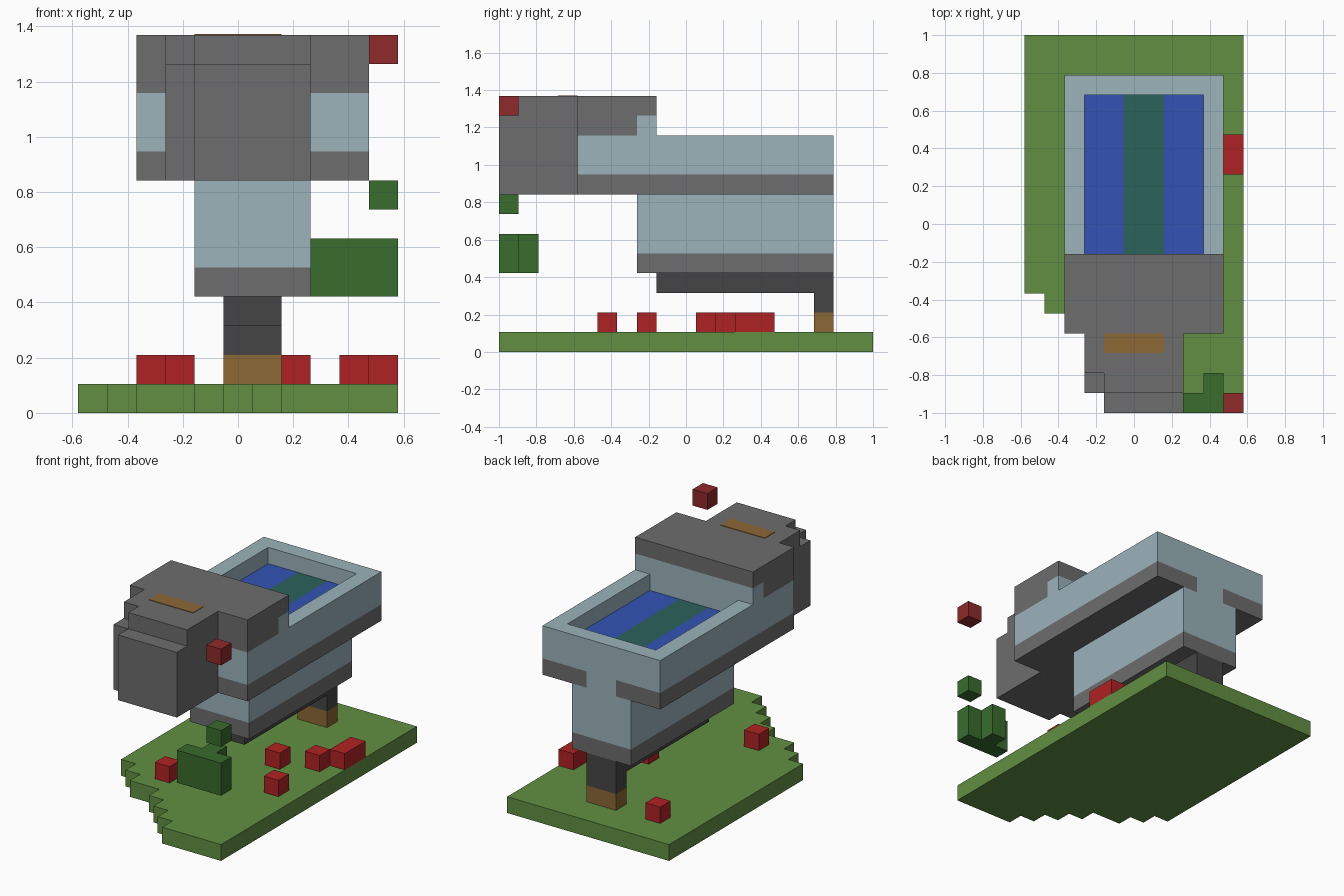
import bpy
import bmesh

default = bpy.data.objects.get("Cube")
if default:
    bpy.data.objects.remove(default, do_unlink=True)

U = 2 / 19                      # size of one block
HALF = (5.5, 9.5)               # half the footprint in blocks


def material(name, code):
    """Flat material from an sRGB hex code."""
    srgb = [int(code[i:i + 2], 16) / 255 for i in (0, 2, 4)]
    col = [c / 12.92 if c <= 0.04045 else ((c + 0.055) / 1.055) ** 2.4 for c in srgb] + [1]
    mat = bpy.data.materials.new(name)
    mat.use_nodes = True
    mat.diffuse_color = col
    bsdf = next(n for n in mat.node_tree.nodes if n.type == 'BSDF_PRINCIPLED')
    bsdf.inputs["Base Color"].default_value = col
    return mat


GREY = material("stone grey", "6d6d6d")
DARK = material("charcoal", "454545")
PALE = material("pale blue", "9bb3bb")
BLUE = material("water blue", "3353b5")
TEAL = material("deep teal", "2b625a")
BROWN = material("wood brown", "8c6835")
GRASS = material("grass green", "618f42")
LEAF = material("leaf green", "386c2c")
RED = material("bright red", "b02222")
MAROON = material("dull red", "8f2a2a")


def prism(name, outline, z0, z1, mat):
    """Extrude an outline, given in blocks, from z0 to z1."""
    bm = bmesh.new()
    face = bm.faces.new([bm.verts.new(((x - HALF[0]) * U, (y - HALF[1]) * U, z0 * U))
                         for x, y in outline])
    top = bmesh.ops.extrude_face_region(bm, geom=[face])["geom"]
    bmesh.ops.translate(bm, vec=(0, 0, (z1 - z0) * U),
                        verts=[g for g in top if isinstance(g, bmesh.types.BMVert)])
    bmesh.ops.recalc_face_normals(bm, faces=bm.faces)
    mesh = bpy.data.meshes.new(name)
    bm.to_mesh(mesh)
    bm.free()
    mesh.materials.append(mat)
    obj = bpy.data.objects.new(name, mesh)
    bpy.context.collection.objects.link(obj)
    return obj


def box(name, x0, x1, y0, y1, z0, z1, mat):
    return prism(name, [(x0, y0), (x1, y0), (x1, y1), (x0, y1)], z0, z1, mat)


# Ground slab with a stepped front corner
prism("ground", [(11, 0), (11, 19), (0, 19), (0, 6), (1, 6), (1, 5), (2, 5), (2, 4), (4, 4),
                 (4, 3), (5, 3), (5, 2), (6, 2), (6, 1), (7, 1), (7, 0)], 0, 1, GRASS)

# Red blocks on the ground: x, y, length
for i, (x, y, length) in enumerate([(3, 5, 1), (9, 7, 1), (7, 10, 1), (9, 11, 1),
                                    (10, 12, 2), (2, 16, 1)]):
    box(f"flower_{i + 1}", x, x + 1, y, y + length, 1, 2, RED)

# Foot, leg and keel
box("foot", 5, 7, 16, 17, 1, 2, BROWN)
box("leg", 5, 7, 16, 17, 2, 3, DARK)
box("keel", 5, 7, 8, 17, 3, 4, DARK)

# Lower body
box("body_base", 4, 8, 7, 17, 4, 5, GREY)
box("body", 4, 8, 7, 17, 5, 8, PALE)

# Tray: grey band with a pale gap at the back, walls and water
prism("tray_band", [(2, 4), (10, 4), (10, 17), (7, 17), (7, 16), (5, 16), (5, 17), (2, 17)],
      8, 9, GREY)
box("tray_band_gap", 5, 7, 16, 17, 8, 9, PALE)
prism("tray_walls", [(2, 4), (10, 4), (10, 17), (9, 17), (9, 8), (3, 8), (3, 17), (2, 17)],
      9, 11, PALE)
box("tray_end_wall", 3, 9, 16, 17, 9, 11, PALE)
for i, mat in enumerate((BLUE, TEAL, BLUE)):
    box(f"water_strip_{i + 1}", 3 + 2 * i, 5 + 2 * i, 8, 16, 9, 10, mat)

# Head: stepped muzzle, crown and top plate
prism("muzzle", [(4, 0), (8, 0), (8, 4), (3, 4), (3, 1), (4, 1)], 8, 12, GREY)
box("crown", 2, 10, 4, 7, 11, 12, GREY)
box("crown_back", 2, 10, 7, 8, 11, 12, PALE)
prism("head_top", [(4, 1), (8, 1), (8, 4), (10, 4), (10, 8), (2, 8), (2, 4), (3, 4),
                   (3, 2), (4, 2)], 12, 13, GREY)
box("head_mark", 4, 7, 3, 4, 13, 13.03, BROWN)

# Floating blocks beside the head
box("floating_red_block", 10, 11, 0, 1, 12, 13, MAROON)
box("floating_green_block", 10, 11, 0, 1, 7, 8, LEAF)
prism("floating_bush", [(8, 0), (11, 0), (11, 1), (10, 1), (10, 2), (9, 2), (9, 1), (8, 1)],
      4, 6, LEAF)
